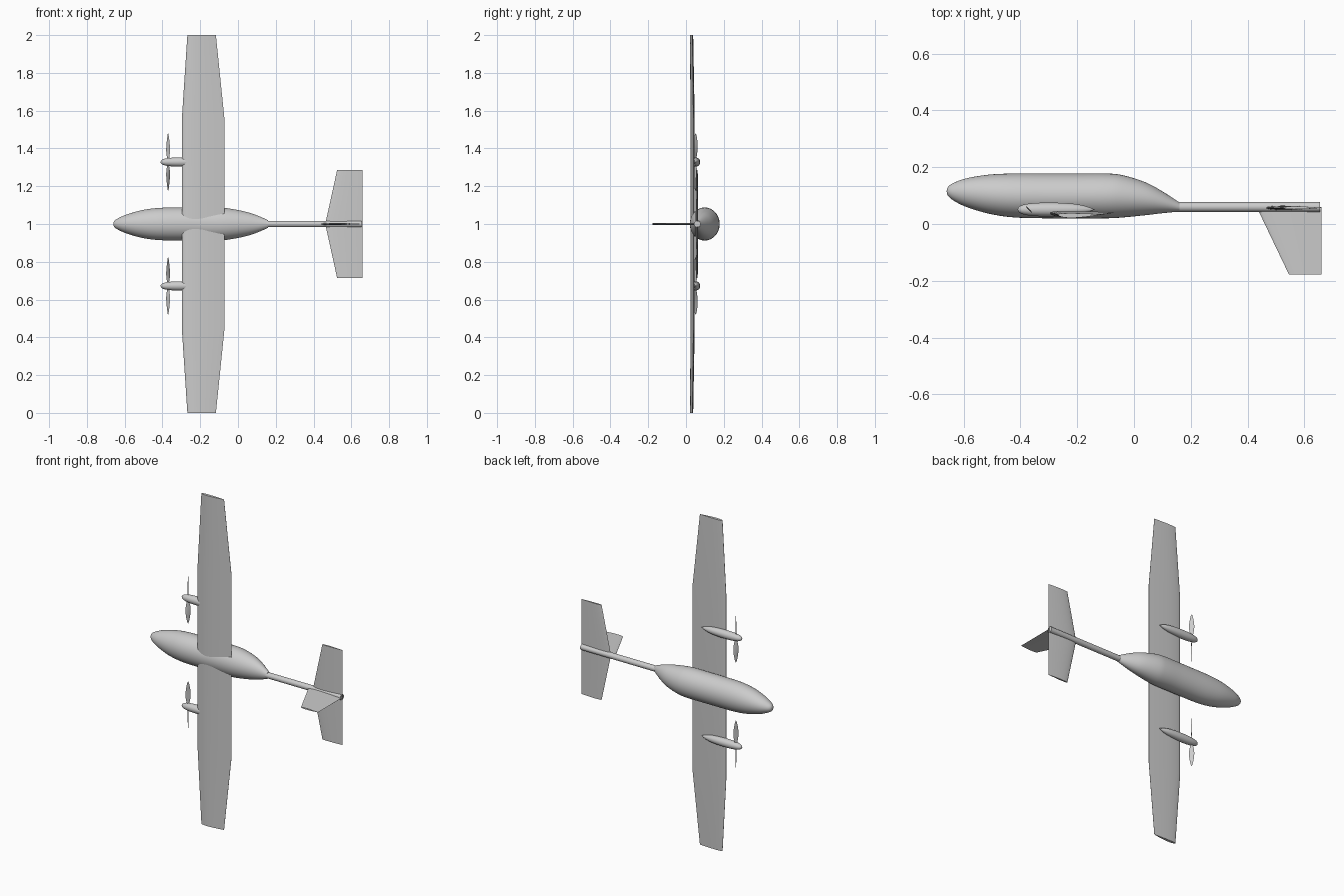
import bpy, bmesh
from math import sin, cos, pi, sqrt, radians
from mathutils import Vector

if "Cube" in bpy.data.objects:
    bpy.data.objects.remove(bpy.data.objects["Cube"])


def loft(name, rings, angle=40):
    """Skin a list of closed rings, cap both ends, shade smooth."""
    bm = bmesh.new()
    vs = [[bm.verts.new(p) for p in ring] for ring in rings]
    n = len(vs[0])
    for a, b in zip(vs, vs[1:]):
        for i in range(n):
            j = (i + 1) % n
            bm.faces.new((a[i], a[j], b[j], b[i]))
    bm.faces.new(vs[0][::-1])
    bm.faces.new(vs[-1])
    bmesh.ops.recalc_face_normals(bm, faces=bm.faces)
    mesh = bpy.data.meshes.new(name)
    bm.to_mesh(mesh)
    bm.free()
    obj = bpy.data.objects.new(name, mesh)
    bpy.context.collection.objects.link(obj)
    bpy.ops.object.select_all(action='DESELECT')
    obj.select_set(True)
    bpy.context.view_layer.objects.active = obj
    bpy.ops.object.shade_smooth_by_angle(angle=radians(angle))
    return obj


def oval(x, y, z, ry, rz, n=40):
    return [(x, y + ry * cos(2 * pi * i / n), z + rz * sin(2 * pi * i / n)) for i in range(n)]


def foil(up, low, n=14):
    """Airfoil outline as (chord fraction, height): rear to nose over the top, then back."""
    def t(c):
        return (2.969 * sqrt(c) - 1.26 * c - 3.516 * c**2 + 2.843 * c**3 - 1.015 * c**4) + 0.02 * c
    cs = [(1 - cos(pi * i / n)) / 2 for i in range(n + 1)]
    return [(c, up * t(c)) for c in cs[::-1]] + [(c, -low * t(c)) for c in cs[1:]]


def smooth_rows(rows, sub=5):
    """Catmull-Rom interpolation of station rows."""
    v = [Vector(r) for r in rows]
    v = [v[0]] + v + [v[-1]]
    out = []
    for i in range(1, len(v) - 2):
        p0, p1, p2, p3 = v[i - 1:i + 3]
        for k in range(sub):
            t = k / sub
            out.append(p1 + 0.5 * t * ((p2 - p0) + t * ((2 * p0 - 5 * p1 + 4 * p2 - p3)
                                                       + t * (3 * (p1 - p2) + p3 - p0))))
    return out + [v[-1]]


# Fuselage: x, upper-side y, belly y, half width
stations = [(-0.66, 0.113, 0.117, 0.002), (-0.655, 0.099, 0.131, 0.016),
            (-0.635, 0.082, 0.145, 0.030), (-0.59, 0.060, 0.161, 0.050),
            (-0.51, 0.036, 0.174, 0.073), (-0.42, 0.023, 0.178, 0.085),
            (-0.30, 0.020, 0.178, 0.087), (-0.20, 0.020, 0.178, 0.087),
            (-0.10, 0.020, 0.178, 0.087), (-0.04, 0.023, 0.172, 0.081),
            (0.04, 0.031, 0.147, 0.065), (0.10, 0.038, 0.115, 0.046),
            (0.16, 0.044, 0.076, 0.020)]
loft("fuselage", [oval(r[0], (r[1] + r[2]) / 2, 1, (r[2] - r[1]) / 2, r[3])
                  for r in (Vector(q) for q in smooth_rows(stations))])

# Tail boom
loft("tail_boom", [oval(x, 0.06, 1, 0.0172, 0.0172, 28) for x in (0.14, 0.655)])

# Wing: z, leading edge x, trailing edge x, y of chord line, upper and lower thickness
wing = [(0, -0.268, -0.117, 0.034, 0.0125, 0.004), (0.44, -0.297, -0.072, 0.040, 0.0165, 0.006)]
wing += [(2 - w[0],) + w[1:] for w in wing[::-1]]
loft("wing", [[(le + c * (te - le), y - h, z) for c, h in foil(up, low)]
              for z, le, te, y, up, low in wing])

# Horizontal tail
loft("tailplane", [[(le + c * (0.66 - le), 0.057 - h, z) for c, h in foil(t, t)]
                   for z, le, t in ((0.713, 0.525, 0.005), (1, 0.462, 0.0075), (1.287, 0.525, 0.005))])

# Fin, pointing to -y
loft("fin", [[(le + c * (0.66 - le), y, 1 + h) for c, h in foil(t, t)]
             for y, le, t in ((0.06, 0.432, 0.0065), (-0.178, 0.546, 0.004))])

# Engine pods and counter-rotating two-blade propellers
pod = [(-0.41, 0.001), (-0.406, 0.009), (-0.393, 0.016), (-0.37, 0.021), (-0.33, 0.024),
       (-0.27, 0.024), (-0.21, 0.020), (-0.17, 0.012), (-0.14, 0.001)]
blade = [(0.01, 0.010, 35), (0.03, 0.018, 38), (0.06, 0.028, 44), (0.09, 0.028, 50),
         (0.12, 0.020, 54), (0.143, 0.010, 56), (0.152, 0.002, 58)]
for side, label in ((1, "right"), (-1, "left")):
    zc = 1 + side * 0.328
    loft("engine_pod_" + label, [oval(x, 0.051, zc, r, r, 28) for x, r in smooth_rows(pod, 3)])
    for b in (1, -1):
        rings = []
        for r, chord, ang in smooth_rows(blade, 3):
            ca, sa = cos(radians(ang)), -b * sin(radians(ang))
            ring = []
            for i in range(12):
                u = chord / 2 * cos(pi * i / 6)
                w = chord * 0.06 * sin(pi * i / 6)
                ring.append((-0.37 + u * ca - w * sa, 0.051 + u * sa + w * ca, zc + side * b * r))
            rings.append(ring)
        loft(f"propeller_blade_{label}_{'outer' if b > 0 else 'inner'}", rings, 60)
